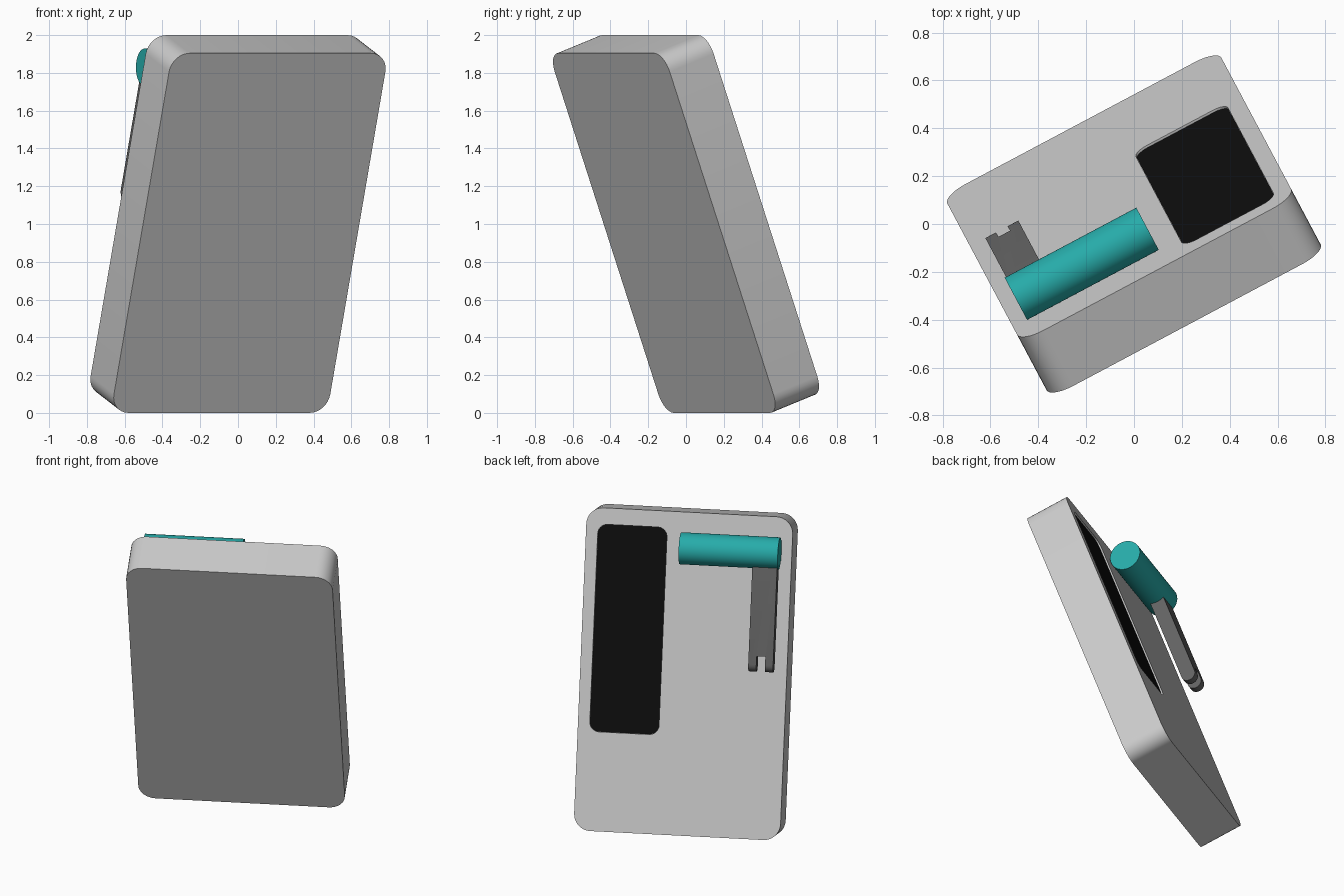
import bpy
import bmesh
from math import radians, pi, cos, sin
from mathutils import Matrix, Vector

cube = bpy.data.objects.get("Cube")
if cube:
    bpy.data.objects.remove(cube)


def material(name, color):
    m = bpy.data.materials.new(name)
    m.use_nodes = True
    m.diffuse_color = (*color, 1)
    m.node_tree.nodes["Principled BSDF"].inputs["Base Color"].default_value = (*color, 1)
    return m


light_grey = material("light grey", (0.6, 0.6, 0.6))
dark_grey = material("dark grey", (0.125, 0.125, 0.125))
black = material("black", (0.004, 0.004, 0.004))
teal = material("teal", (0.02, 0.41, 0.4))

# The whole model leans forward and turns sideways; y is the slab's back normal
POSE = (Matrix.Translation((0, 0, 1)) @ Matrix.Rotation(radians(28), 4, 'Z')
        @ Matrix.Rotation(radians(20), 4, 'X'))
WIDTH, LENGTH, THICK = 1.297, 2.026, 0.28
BACK = THICK / 2


def add_object(name, bm, mat):
    bmesh.ops.recalc_face_normals(bm, faces=bm.faces)
    mesh = bpy.data.meshes.new(name)
    bm.to_mesh(mesh)
    bm.free()
    mesh.materials.append(mat)
    ob = bpy.data.objects.new(name, mesh)
    bpy.context.collection.objects.link(ob)
    ob.matrix_world = POSE
    return ob


def rounded_prism(name, center, width, height, depth, radius, mat, turn=0, steps=8):
    """Rounded rectangle in x-z, extruded along y, then turned about z."""
    bm = bmesh.new()
    verts = []
    for i, (sx, sz) in enumerate([(1, 1), (-1, 1), (-1, -1), (1, -1)]):
        for k in range(steps + 1):
            a = pi / 2 * (i + k / steps)
            verts.append(bm.verts.new((sx * (width / 2 - radius) + radius * cos(a), -depth / 2,
                                       sz * (height / 2 - radius) + radius * sin(a))))
    face = bm.faces.new(verts)
    new = bmesh.ops.extrude_face_region(bm, geom=[face])["geom"]
    bmesh.ops.translate(bm, vec=(0, depth, 0),
                        verts=[g for g in new if isinstance(g, bmesh.types.BMVert)])
    bmesh.ops.remove_doubles(bm, verts=bm.verts, dist=1e-5)
    bm.transform(Matrix.Translation(center) @ Matrix.Rotation(turn, 4, 'Z'))
    return add_object(name, bm, mat)


def cut(ob, cutter):
    mod = ob.modifiers.new("cut", 'BOOLEAN')
    mod.operation = 'DIFFERENCE'
    mod.solver = 'EXACT'
    mod.object = cutter
    cutter.hide_render = True
    bpy.context.view_layer.update()
    evaluated = ob.evaluated_get(bpy.context.evaluated_depsgraph_get())
    mesh = bpy.data.meshes.new_from_object(evaluated)
    ob.modifiers.clear()
    ob.data = mesh
    bpy.data.objects.remove(cutter)


# Slab body with a shallow recess for the screen
body = rounded_prism("body", (0, 0, 0), WIDTH, LENGTH, THICK, 0.105, light_grey)
RECESS = 0.014
screen_at = (0.357, 0.26)
cut(body, rounded_prism("recess_cutter", (screen_at[0], BACK, screen_at[1]),
                        0.435, 1.3, 2 * RECESS, 0.06, light_grey))
screen = rounded_prism("screen", (screen_at[0], BACK - RECESS + 0.002, screen_at[1]),
                       0.434, 1.299, 0.004, 0.06, black)

# Horizontal barrel resting on the back
bm = bmesh.new()
bmesh.ops.create_cone(bm, cap_ends=True, segments=48, radius1=0.1, radius2=0.1, depth=0.623)
bm.transform(Matrix.Translation((-0.271, 0.242, 0.794)) @ Matrix.Rotation(pi / 2, 4, 'Y'))
barrel = add_object("barrel", bm, teal)

# Arm hanging from the barrel, with a slot in its rounded end
low, high, arm_x = 0.047, 0.84, -0.498
arm = rounded_prism("arm", (arm_x, 0.24, (low + high) / 2),
                    0.092, high - low, 0.156, 0.046, dark_grey, turn=pi / 2)
cut(arm, rounded_prism("slot_cutter", (arm_x, 0.24, low),
                       0.055, 0.2, 0.3, 0.002, dark_grey, steps=1))

# Smooth rounded sides, sharp rims
bpy.ops.object.select_all(action='DESELECT')
for ob in (body, screen, barrel, arm):
    ob.select_set(True)
    bpy.context.view_layer.objects.active = ob
bpy.ops.object.shade_smooth_by_angle(angle=radians(30))
